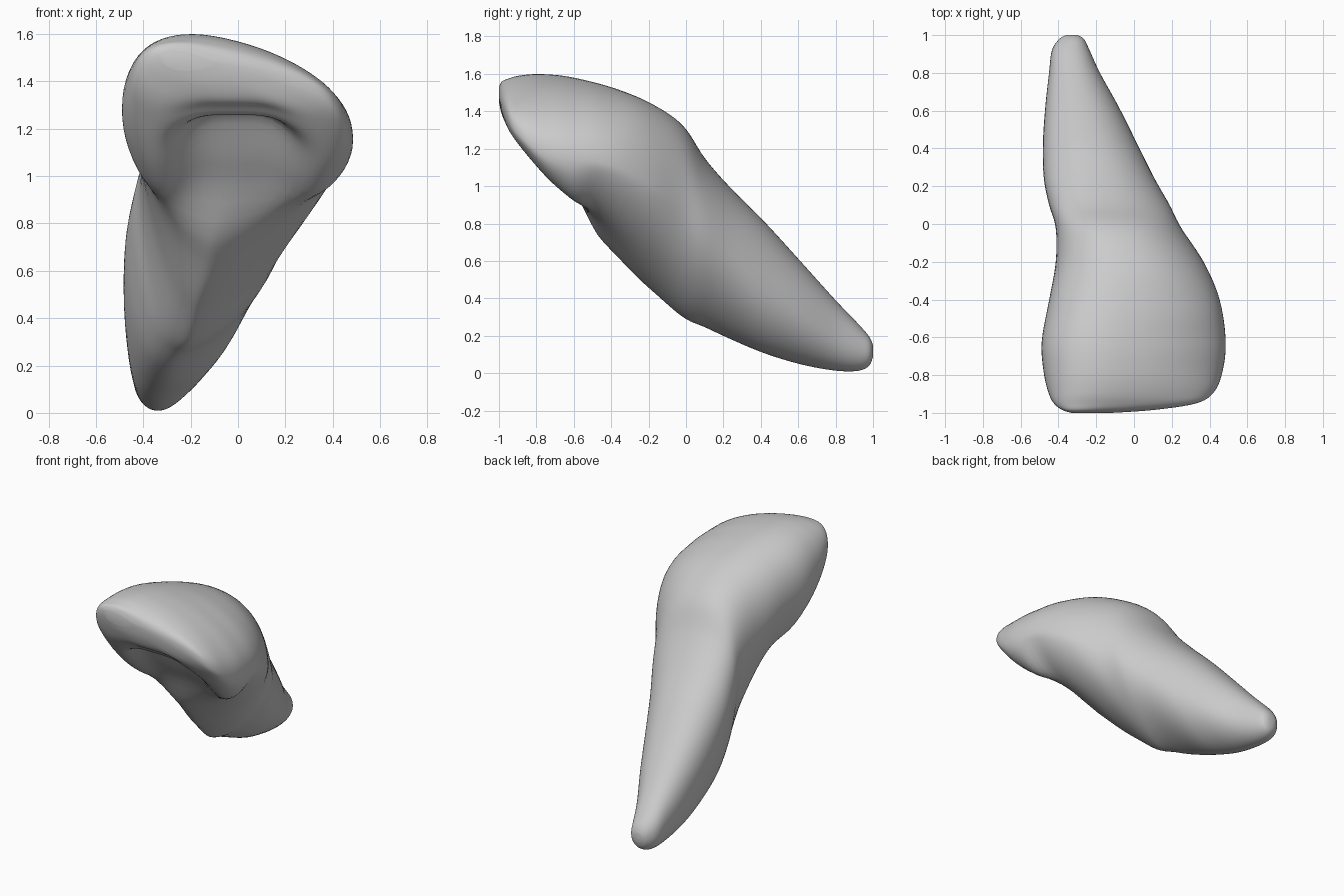
import bpy, math

if "Cube" in bpy.data.objects:
    bpy.data.objects.remove(bpy.data.objects["Cube"], do_unlink=True)

# Outline stations from biting edge to root tip: y, x min, x max, z bottom, z widest, z top
OUTLINE = [
    (-1.00, -.33, -.12, 1.45, 1.50, 1.53),
    (-.985, -.38, .10, 1.38, 1.47, 1.56),
    (-.95, -.425, .33, 1.28, 1.41, 1.575),
    (-.89, -.455, .425, 1.19, 1.34, 1.592),
    (-.78, -.48, .47, 1.03, 1.27, 1.60),
    (-.62, -.49, .487, .82, 1.22, 1.585),
    (-.40, -.45, .455, .62, 1.16, 1.53),
    (-.20, -.415, .37, .455, 1.04, 1.45),
    (-.02, -.415, .25, .30, .92, 1.33),
    (.10, -.45, .19, .245, .80, 1.15),
    (.24, -.478, .11, .18, .66, .99),
    (.42, -.483, .02, .105, .49, .81),
    (.62, -.47, -.08, .045, .33, .59),
    (.80, -.45, -.18, .013, .20, .39),
    (.92, -.435, -.235, .012, .14, .265),
    (.98, -.395, -.265, .04, .12, .195),
    (1.00, -.36, -.30, .09, .12, .15),
]

# Section character: y, underside pointedness, underside shift, top tilt, hollow depth
SHAPE = [
    (-1.00, 1.0, 0, -.25, 0),
    (-.90, .85, 0, -.28, .07),
    (-.78, .85, 0, -.28, .23),
    (-.62, 1.0, -.02, -.26, .19),
    (-.45, 1.4, -.11, -.22, .04),
    (-.20, 1.4, -.15, -.16, 0),
    (.10, 1.2, -.12, -.10, 0),
    (.50, 1.05, -.06, -.05, 0),
    (1.00, 1.0, 0, 0, 0),
]

SIDES, STEPS = 72, 6


def spline(p0, p1, p2, p3, t):
    return [.5 * (2*b + (c-a)*t + (2*a-5*b+4*c-d)*t*t + (3*b-a-3*c+d)*t**3)
            for a, b, c, d in zip(p0, p1, p2, p3)]


def shape_at(y):
    for a, b in zip(SHAPE, SHAPE[1:]):
        if y <= b[0]:
            t = max(0, (y - a[0]) / (b[0] - a[0]))
            t = t * t * (3 - 2 * t)
            return [p + (q - p) * t for p, q in zip(a[1:], b[1:])]
    return SHAPE[-1][1:]


def power(v, e):
    return math.copysign(abs(v) ** e, v)


def section(y, x0, x1, zb, zm, zt):
    point, shift, tilt, hollow = shape_at(y)
    cx, hw = (x0 + x1) / 2, (x1 - x0) / 2
    ring = []
    for i in range(SIDES):
        a = math.tau * i / SIDES
        c, s = math.cos(a), math.sin(a)
        e = point if s < 0 else .9
        u, v = power(c, e), power(s, e)
        x = cx + hw * u + (shift * v * v if s < 0 else 0)
        z = zm + v * (zt - zm if s > 0 else zm - zb)
        ring.append([x, y, z + tilt * hw * u * (1 + s) / 2, u, s])
    # Fit the tilted section back to its height, then press in the tongue-side hollow
    lo, hi = min(p[2] for p in ring), max(p[2] for p in ring)
    for p in ring:
        p[2] = zb + (p[2] - lo) * (zt - zb) / (hi - lo)
        if p[4] < 0:
            p[2] += hollow * math.exp(-(p[3] / .55) ** 4) * min(1, -p[4] * 1.6)
    return [p[:3] for p in ring]


# Loft the rings into one closed surface
rings = []
n = len(OUTLINE)
for k in range(n - 1):
    p = [OUTLINE[min(max(j, 0), n - 1)] for j in (k - 1, k, k + 1, k + 2)]
    rings += [section(*spline(*p, t / STEPS)) for t in range(STEPS)]
rings.append(section(*OUTLINE[-1]))
verts = [p for r in rings for p in r]
faces = []
for r in range(len(rings) - 1):
    for i in range(SIDES):
        j = (i + 1) % SIDES
        a, b = r * SIDES, (r + 1) * SIDES
        faces.append((a + i, a + j, b + j, b + i))
last = (len(rings) - 1) * SIDES
faces.append(tuple(reversed(range(SIDES))))
faces.append(tuple(last + i for i in range(SIDES)))

mesh = bpy.data.meshes.new("incisor_tooth")
mesh.from_pydata(verts, [], faces)
mesh.update()
tooth = bpy.data.objects.new("incisor_tooth", mesh)
bpy.context.collection.objects.link(tooth)

# Soften the loft a little
smooth = tooth.modifiers.new("soften", 'SMOOTH')
smooth.factor, smooth.iterations = .5, 5

# Plain grey enamel
mat = bpy.data.materials.new("enamel_grey")
mat.use_nodes = True
colour = (.6, .6, .6, 1)
mat.diffuse_color = colour
mat.node_tree.nodes["Principled BSDF"].inputs["Base Color"].default_value = colour
mesh.materials.append(mat)

# Consistent outward normals and smooth shading
bpy.ops.object.select_all(action='DESELECT')
tooth.select_set(True)
bpy.context.view_layer.objects.active = tooth
bpy.ops.object.mode_set(mode='EDIT')
bpy.ops.mesh.select_all(action='SELECT')
bpy.ops.mesh.normals_make_consistent(inside=False)
bpy.ops.object.mode_set(mode='OBJECT')
bpy.ops.object.shade_smooth()
